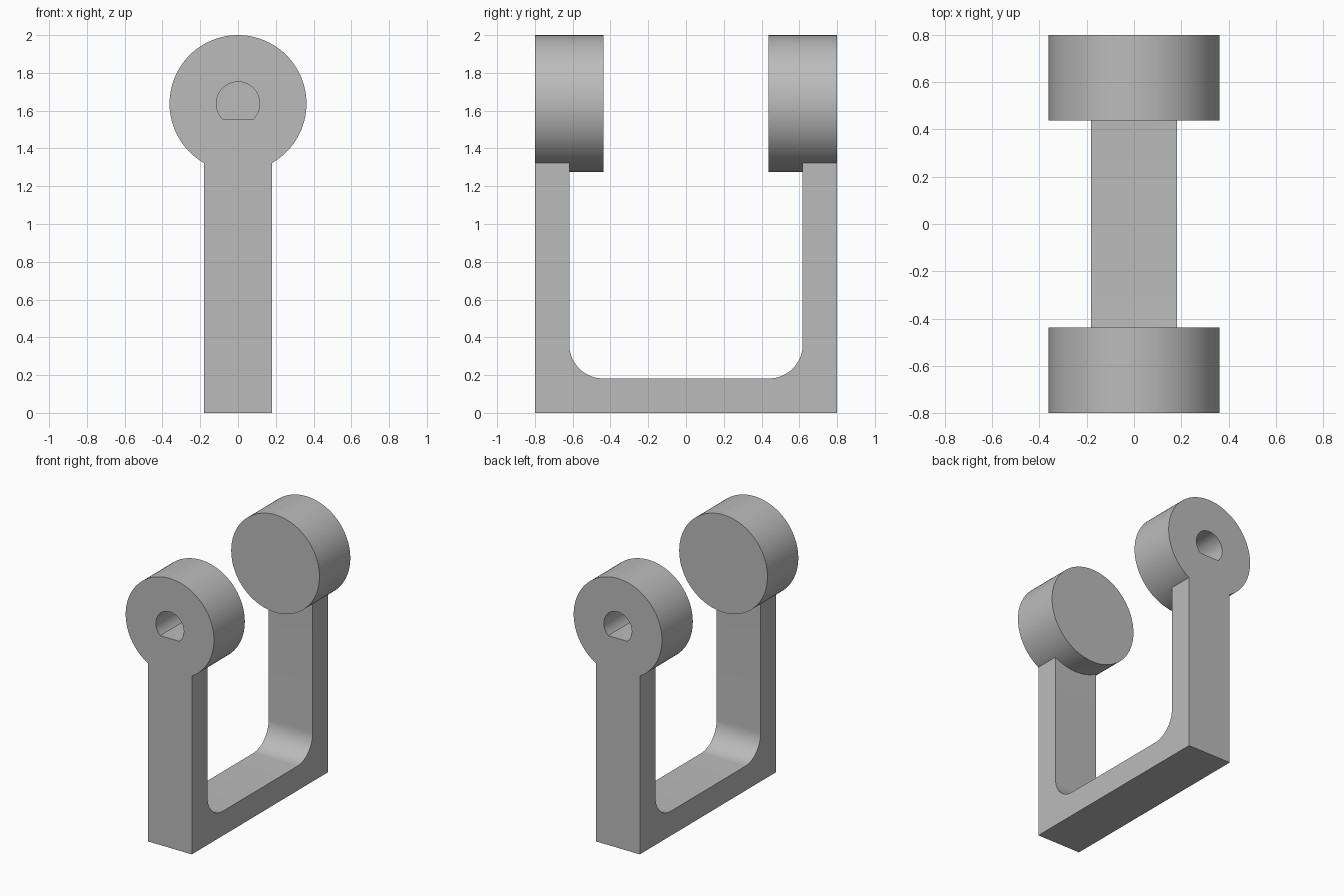
import bpy, bmesh, math
from mathutils import Vector

cube = bpy.data.objects.get("Cube")
if cube:
    bpy.data.objects.remove(cube, do_unlink=True)

HALF_LEN, BAR, HALF_W = 0.8, 0.182, 0.181
BOSS_R, BOSS_DEPTH = 0.3625, 0.362
BOSS_Z = 2 - BOSS_R
HOLE_R, HOLE_FLAT, HOLE_DEPTH = 0.115, 0.083, 0.28

grey = bpy.data.materials.new("plain grey")
grey.use_nodes = True
colour = (0.5, 0.5, 0.5, 1)
grey.diffuse_color = colour
grey.node_tree.nodes["Principled BSDF"].inputs["Base Color"].default_value = colour


def arc(cx, cz, r, start, end, n):
    return [(cx + r * math.cos(start + (end - start) * i / n),
             cz + r * math.sin(start + (end - start) * i / n)) for i in range(n + 1)]


def prism(name, points, offset):
    """Extrude a closed outline of 3D points along an offset."""
    bm = bmesh.new()
    face = bm.faces.new([bm.verts.new(p) for p in points])
    new = bmesh.ops.extrude_face_region(bm, geom=[face])["geom"]
    bmesh.ops.translate(bm, vec=Vector(offset),
                        verts=[v for v in new if isinstance(v, bmesh.types.BMVert)])
    bmesh.ops.recalc_face_normals(bm, faces=bm.faces)
    mesh = bpy.data.meshes.new(name)
    bm.to_mesh(mesh)
    bm.free()
    mesh.materials.append(grey)
    obj = bpy.data.objects.new(name, mesh)
    bpy.context.collection.objects.link(obj)
    return obj


def combine(target, tool, operation):
    """Apply a boolean, then discard the tool."""
    mod = target.modifiers.new(operation.title(), 'BOOLEAN')
    mod.operation, mod.object, mod.solver = operation, tool, 'EXACT'
    bpy.context.view_layer.objects.active = target
    bpy.ops.object.modifier_apply(modifier=mod.name)
    bpy.data.objects.remove(tool, do_unlink=True)


# U-shaped frame with rounded inner corners; leg tops end inside the bosses
leg_top = 1.42
inner = HALF_LEN - BAR
fillet = 0.18
right = arc(inner - fillet, BAR + fillet, fillet, -math.pi / 2, 0, 16)
left = [(-y, z) for y, z in reversed(right)]
outline = ([(-HALF_LEN, 0), (HALF_LEN, 0), (HALF_LEN, leg_top), (inner, leg_top)]
           + right[::-1] + left[::-1]
           + [(-inner, leg_top), (-HALF_LEN, leg_top)])
frame = prism("yoke_frame", [(-HALF_W, y, z) for y, z in outline], (2 * HALF_W, 0, 0))

# Round boss and blind D-shaped socket at each end
dip = math.asin(HOLE_FLAT / HOLE_R)
circle = arc(0, BOSS_Z, BOSS_R, 0, 2 * math.pi, 96)[:-1]
d_shape = arc(0, BOSS_Z, HOLE_R, -dip, math.pi + dip, 40)
for side in (-1, 1):
    y = side * HALF_LEN
    boss = prism("boss", [(x, y, z) for x, z in circle], (0, -side * BOSS_DEPTH, 0))
    combine(frame, boss, 'UNION')
    start = y + side * 0.05
    socket = prism("socket_cutter", [(x, start, z) for x, z in d_shape],
                   (0, -side * (HOLE_DEPTH + 0.05), 0))
    combine(frame, socket, 'DIFFERENCE')

# Smooth curved walls, sharp edges kept
bpy.ops.object.select_all(action='DESELECT')
frame.select_set(True)
bpy.context.view_layer.objects.active = frame
bpy.ops.object.shade_smooth_by_angle(angle=math.radians(30))
